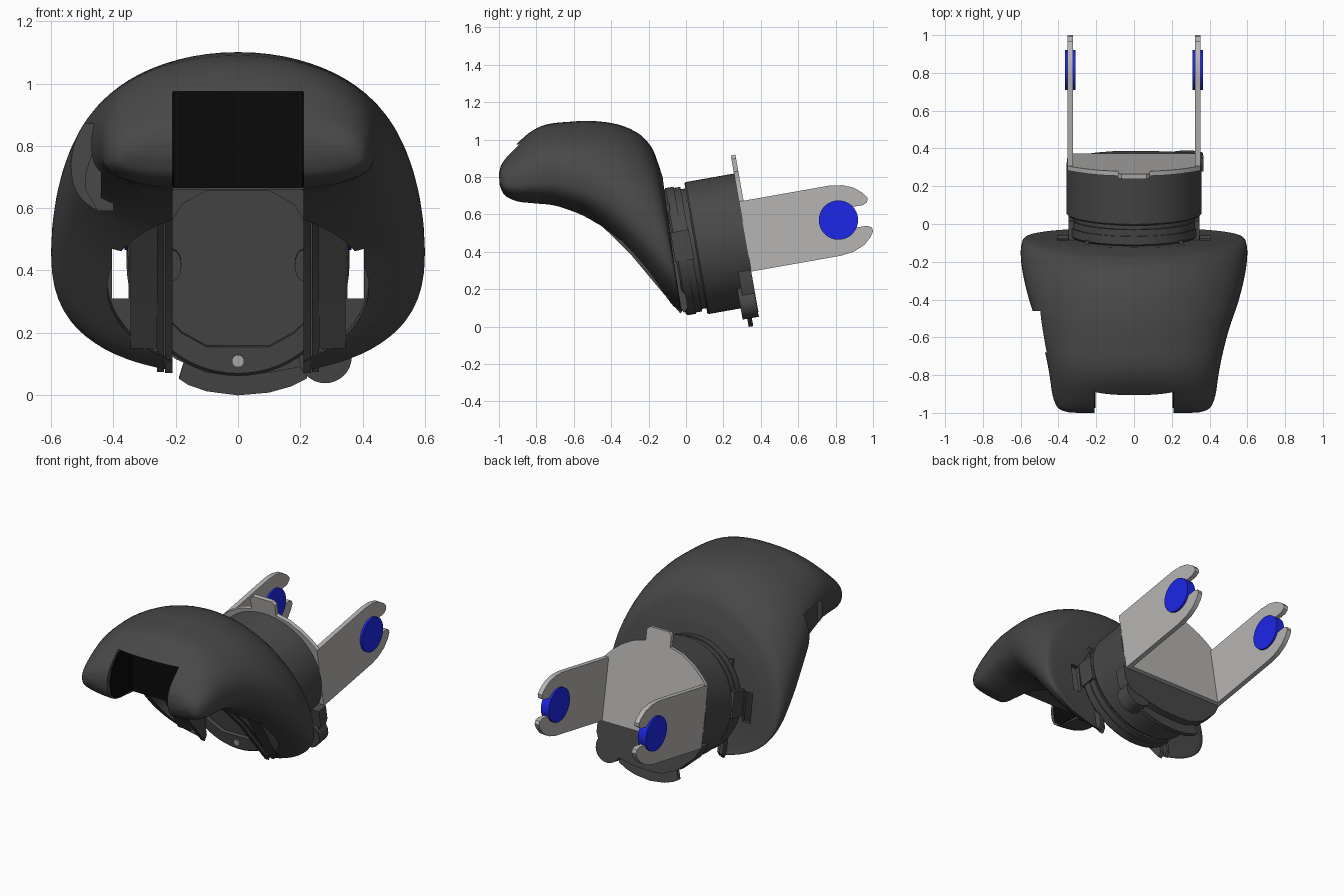
import bpy, bmesh, math
from mathutils import Matrix

if "Cube" in bpy.data.objects:
    bpy.data.objects.remove(bpy.data.objects["Cube"])

# Frame of the tilted drum: local y is the drum axis
TILT = Matrix.Translation((0, .05, .435)) @ Matrix.Rotation(math.radians(10), 4, 'X')
FLAT = Matrix.Identity(4)


def material(name, r, g, b):
    m = bpy.data.materials.new(name)
    m.diffuse_color = (r, g, b, 1)
    m.use_nodes = True
    m.node_tree.nodes["Principled BSDF"].inputs["Base Color"].default_value = m.diffuse_color
    return m


DARK = material("dark_grey", .065, .065, .065)
LIGHT = material("light_grey", .47, .46, .45)
BLACK = material("black", .003, .003, .003)
BLUE = material("blue", .012, .02, .8)


def finish(name, bm, mat, frame=FLAT, angle=35):
    bmesh.ops.recalc_face_normals(bm, faces=bm.faces)
    bm.transform(frame)
    me = bpy.data.meshes.new(name)
    bm.to_mesh(me)
    bm.free()
    ob = bpy.data.objects.new(name, me)
    bpy.context.collection.objects.link(ob)
    me.materials.append(mat)
    smooth(ob, angle)
    return ob


def smooth(ob, angle=35):
    bpy.ops.object.select_all(action='DESELECT')
    ob.select_set(True)
    bpy.context.view_layer.objects.active = ob
    bpy.ops.object.shade_smooth_by_angle(angle=math.radians(angle))


def loft(bm, rings):
    vs = [[bm.verts.new(p) for p in r] for r in rings]
    n = len(vs[0])
    for a, b in zip(vs, vs[1:]):
        for i in range(n):
            bm.faces.new((a[i], a[(i + 1) % n], b[(i + 1) % n], b[i]))
    bm.faces.new(vs[0])
    bm.faces.new(vs[-1][::-1])


def prism(name, pts, axis, a, b, mat=DARK, frame=FLAT):
    """Extrude a 2D outline: axis y uses (x, z) points, axis x uses (y, z)."""
    bm = bmesh.new()
    place = (lambda p, t: (t, p[0], p[1])) if axis == 'x' else (lambda p, t: (p[0], t, p[1]))
    loft(bm, [[place(p, t) for p in pts] for t in (a, b)])
    return finish(name, bm, mat, frame)


def oval(rx, rz, cx=0, cz=0, n=64):
    return [(cx + rx * math.cos(2 * math.pi * i / n), cz + rz * math.sin(2 * math.pi * i / n))
            for i in range(n)]


def rect(x0, x1, z0, z1):
    return [(x0, z0), (x1, z0), (x1, z1), (x0, z1)]


def cut(ob, cutter):
    m = ob.modifiers.new("cut", 'BOOLEAN')
    m.operation, m.solver, m.object = 'DIFFERENCE', 'EXACT', cutter
    bpy.context.view_layer.objects.active = ob
    bpy.ops.object.modifier_apply(modifier=m.name)
    bpy.data.objects.remove(cutter)


def catmull(rows, steps):
    out = []
    for i in range(len(rows) - 1):
        p = [rows[max(0, min(len(rows) - 1, i + k))] for k in (-1, 0, 1, 2)]
        for s in range(steps):
            t = s / steps
            out.append([.5 * (2 * b + (c - a) * t + (2 * a - 5 * b + 4 * c - d) * t * t
                              + (3 * b - a - 3 * c + d) * t ** 3) for a, b, c, d in zip(*p)])
    return out + [list(rows[-1])]


# Hood: egg-shaped sections (top y, top z, bottom y, bottom z, half width)
stations = [(-.125, .80, -.03, .085, .49), (-.155, .89, -.02, .065, .56), (-.185, .96, -.035, .075, .59),
            (-.25, 1.03, -.10, .13, .60), (-.36, 1.08, -.21, .265, .588), (-.50, 1.10, -.34, .42, .555),
            (-.63, 1.095, -.50, .56, .505), (-.75, 1.08, -.68, .635, .465), (-.84, 1.035, -.80, .652, .445),
            (-.93, .95, -.90, .665, .43), (-.985, .88, -.97, .70, .40), (-1, .82, -.997, .76, .34)]
rings, N = [], 72
rows = catmull(stations, 4)
for k, (ty, tz, by, bz, w) in enumerate(rows):
    f = k / (len(rows) - 1)
    ring = []
    for i in range(N):
        a = 2 * math.pi * i / N
        c, s = math.cos(a), math.sin(a)
        e = 2 / (1.95 + 1.0 * f ** 3) if s > 0 else 2 / (2.2 + .8 * f)
        h = .37 + (.63 if s > 0 else .37) * math.copysign(abs(s) ** e, s)
        ring.append((w * math.copysign(abs(c) ** e, c), by + (ty - by) * h, bz + (tz - bz) * h))
    rings.append(ring)
bm = bmesh.new()
loft(bm, rings)
hood = finish("hood", bm, DARK)

# Openings in the hood: inner cavity, central channel, grip notch, windows, side recess
cut(hood, prism("cavity_cutter", oval(.42, .30, 0, -.04), 'y', -.9, -.15, DARK, TILT))
cut(hood, prism("channel_cutter", rect(-.21, .21, -.1, .66), 'y', -1.1, .1))
cut(hood, prism("notch_cutter", rect(-.21, .21, .5, .975), 'y', -1.1, -.75, BLACK))
for s in (-1, 1):
    cut(hood, prism("window_cutter", rect(*sorted((s * .35, s * .405)), .31, .49), 'y', -.35, .2))
cut(hood, prism("recess_cutter", rect(-.7, -.44, .59, .87), 'y', -.68, -.46))
smooth(hood)

# Black lining of the grip notch
prism("notch_back", rect(-.209, .209, .665, .974), 'y', -.755, -.745, BLACK)
cheek = [(-.96, .71), (-.975, .80), (-.955, .88), (-.89, .955), (-.752, .97), (-.752, .67), (-.91, .675)]
for s in (-1, 1):
    prism("notch_cheek", cheek, 'x', s * .205, s * .215, BLACK)

# Lever in the side recess
prism("side_lever", [(-.44, .87), (-.49, .71), (-.49, .66), (-.45, .59), (-.40, .59), (-.40, .87)],
      'y', -.52, -.45)

# Rails, wedge blocks and latches on both sides of the channel
rail = [(-.58, .655), (-.41, .50), (-.29, .38), (-.165, .23), (-.03, .07), (-.01, .10), (-.11, .655)]
wedge = [(-.42, .63), (-.30, .47), (-.17, .26), (-.10, .15), (-.06, .15), (-.12, .63)]
for s in (-1, 1):
    prism("channel_rail", rail, 'x', s * .21, s * .235)
    prism("channel_rail_outer", [(y + .02, z + .004) for y, z in rail], 'x', s * .238, s * .26)
    prism("wedge_block", wedge, 'x', s * .26, s * .345)
    prism("latch", rect(-.12, -.02, -.07, .09), 'x', s * .29, s * .348, DARK, TILT)

# Drum turned around the tilted axis: flange, groove, body
bm = bmesh.new()
steps = [(.335, -.115), (.345, -.105), (.345, -.06), (.338, -.06), (.338, -.025), (.325, -.025),
         (.325, 0), (.352, 0), (.358, .008), (.358, .27)]
loft(bm, [[(x, u, z) for x, z in oval(r, r, 0, -.016)] for r, u in steps])
drum = finish("drum", bm, DARK, TILT)

# Recessed panel in the drum front, with side nubs and a small pin
panel = [(-.21, -.19), (-.18, -.22), (-.10, -.265), (.10, -.265), (.18, -.22), (.21, -.19),
         (.21, .15), (.18, .20), (.10, .245), (-.10, .245), (-.18, .20), (-.21, .15)]
cut(drum, prism("panel_cutter", panel, 'y', -.3, -.09, DARK, TILT))
smooth(drum)
for s in (-1, 1):
    prism("panel_nub", oval(.028, .05, s * .21, 0, 20), 'y', -.11, -.08, DARK, TILT)
prism("front_pin", oval(.02, .02, 0, -.31, 24), 'y', -.122, -.10, LIGHT, TILT)

# Dark foot below the drum: rear plate, thin lip and round bump
prism("foot_plate", [(-.355, -.18), (.368, -.18), (.368, -.27), (.34, -.34), (.2, -.385), (.1, -.405),
                     (0, -.41), (-.1, -.405), (-.2, -.36), (-.31, -.26)], 'y', .20, .27, DARK, TILT)
prism("foot_bump", oval(.085, .085, .28, -.35, 32), 'y', .18, .268, DARK, TILT)
prism("foot_lip", [(.24, -.36), (.22, -.425), (.17, -.45), (.1, -.47), (0, -.479), (-.1, -.466),
                   (-.16, -.445), (-.19, -.425), (-.17, -.36)], 'y', .205, .23, DARK, TILT)

# Light bracket: back plate with rounded top tab
half = [(.352, -.19), (.352, .19), (.31, .235), (.25, .285), (.17, .33), (.085, .352), (.085, .42),
        (.065, .44)]
prism("bracket_plate", half + [(-x, z) for x, z in half[::-1]], 'y', .27, .295, LIGHT, TILT)

# Forked arms with blue discs
lower = [(.275, -.19), (.76, -.19), (.83, -.18), (.89, -.155), (.93, -.12), (.95, -.09), (.945, -.068),
         (.92, -.056), (.80, -.056), (.765, -.045), (.748, -.02)]
fork = lower + [(u, -v) for u, v in lower[::-1]]
for s in (-1, 1):
    prism("bracket_arm", fork, 'x', s * .322, s * .352, LIGHT, TILT)
    prism("pivot_disc", oval(.105, .105, .777, 0, 48), 'x', s * .31, s * .365, BLUE, TILT)
